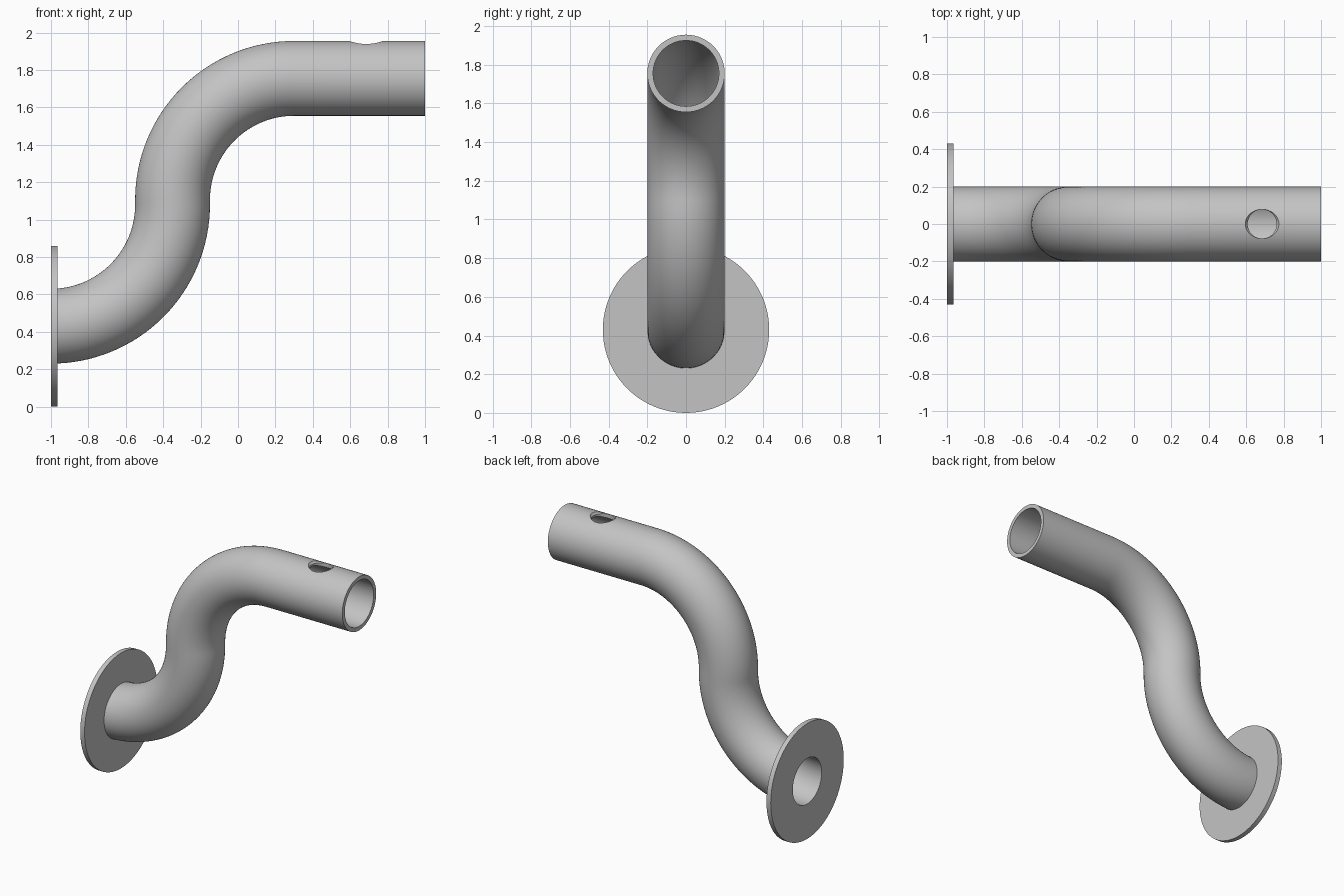
import bpy, bmesh
from math import sin, cos, pi, radians
from mathutils import Vector

cube = bpy.data.objects.get("Cube")
if cube:
    bpy.data.objects.remove(cube, do_unlink=True)

SEG = 96
OUTER, INNER = 0.20, 0.17
BEND = 0.65
LOW_Z, HIGH_Z = 0.43, 1.755

metal = bpy.data.materials.new("grey metal")
metal.use_nodes = True
grey = (0.55, 0.55, 0.55, 1)
metal.diffuse_color = grey
metal.node_tree.nodes["Principled BSDF"].inputs["Base Color"].default_value = grey


def skin_rings(name, rings, loop=True):
    """Rings are (centre, radius, axis u, axis v); neighbours are bridged."""
    bm = bmesh.new()
    loops = []
    for centre, r, u, v in rings:
        angles = [2 * pi * i / SEG for i in range(SEG)]
        loops.append([bm.verts.new(centre + u * r * cos(a) + v * r * sin(a)) for a in angles])
    pairs = list(zip(loops, loops[1:]))
    if loop:
        pairs.append((loops[-1], loops[0]))
    else:
        bm.faces.new(loops[0])
        bm.faces.new(loops[-1])
    for a, b in pairs:
        for i in range(SEG):
            j = (i + 1) % SEG
            bm.faces.new((a[i], a[j], b[j], b[i]))
    bmesh.ops.recalc_face_normals(bm, faces=bm.faces)
    mesh = bpy.data.meshes.new(name)
    bm.to_mesh(mesh)
    bm.free()
    mesh.materials.append(metal)
    obj = bpy.data.objects.new(name, mesh)
    bpy.context.collection.objects.link(obj)
    return obj


def activate(obj):
    bpy.ops.object.select_all(action='DESELECT')
    obj.select_set(True)
    bpy.context.view_layer.objects.active = obj


X, Y, Z = Vector((1, 0, 0)), Vector((0, 1, 0)), Vector((0, 0, 1))

# Centre line: bend upwards, bend back to level, straight outlet
STEPS = 32
path = []
for i in range(STEPS + 1):
    a = pi / 2 * i / STEPS
    path.append((Vector((-1 + BEND * sin(a), 0, LOW_Z + BEND * (1 - cos(a)))), a))
for i in range(STEPS + 1):
    a = pi / 2 * (1 - i / STEPS)
    path.append((Vector((-1 + 2 * BEND - BEND * sin(a), 0, HIGH_Z - BEND * (1 - cos(a)))), a))
path += [(Vector((x, 0, HIGH_Z)), 0) for x in (0.5, 0.85, 1.0)]


def pipe_ring(point, radius):
    centre, a = point
    return centre, radius, Y, Vector((-sin(a), 0, cos(a)))


# Hollow pipe: outer wall out, inner wall back
pipe = skin_rings("bent_pipe", [pipe_ring(p, OUTER) for p in path]
                  + [pipe_ring(p, INNER) for p in reversed(path)])

# Countersunk hole through the top wall of the outlet
hole_profile = [(0.0775, HIGH_Z), (0.0775, 1.938), (0.09, 1.955), (0.127, 2.005)]
cutter = skin_rings("hole_cutter", [(Vector((0.685, 0, z)), r, X, Y) for r, z in hole_profile],
                    loop=False)
cutter.hide_render = True
cut = pipe.modifiers.new("hole", 'BOOLEAN')
cut.operation = 'DIFFERENCE'
cut.solver = 'EXACT'
cut.object = cutter
activate(pipe)
bpy.ops.object.modifier_apply(modifier=cut.name)
bpy.data.objects.remove(cutter, do_unlink=True)

# Round wall flange
flange_profile = [(-1, 0.198), (-1, 0.43), (-0.965, 0.43), (-0.965, 0.198)]
flange = skin_rings("wall_flange", [(Vector((x, 0, LOW_Z)), r, Y, Z) for x, r in flange_profile])

for obj in (pipe, flange):
    activate(obj)
    bpy.ops.object.shade_smooth_by_angle(angle=radians(30))
